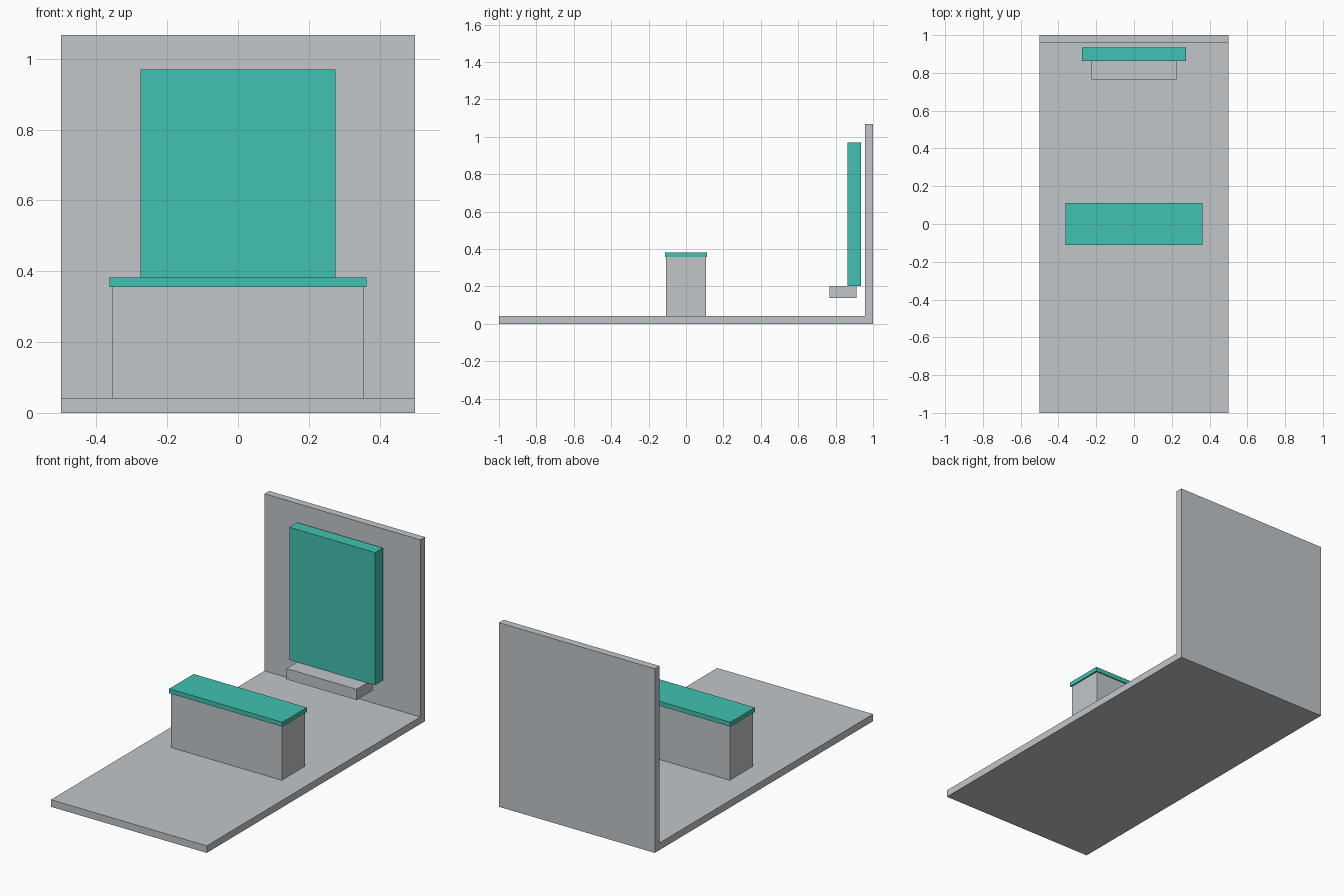
import bpy, bmesh

if "Cube" in bpy.data.objects:
    bpy.data.objects.remove(bpy.data.objects["Cube"])


def make_material(name, color):
    mat = bpy.data.materials.new(name)
    mat.diffuse_color = (*color, 1.0)
    mat.use_nodes = True
    mat.node_tree.nodes["Principled BSDF"].inputs["Base Color"].default_value = mat.diffuse_color
    return mat


GREY = make_material("light grey", (0.54, 0.565, 0.584))
TEAL = make_material("teal", (0.054, 0.533, 0.451))


def extrude_profile(name, profile, half_width, mat):
    """Extrude a closed (y, z) outline symmetrically along x."""
    bm = bmesh.new()
    face = bm.faces.new([bm.verts.new((-half_width, y, z)) for y, z in profile])
    side = bmesh.ops.extrude_face_region(bm, geom=[face])["geom"]
    verts = [v for v in side if isinstance(v, bmesh.types.BMVert)]
    bmesh.ops.translate(bm, verts=verts, vec=(2 * half_width, 0, 0))
    bmesh.ops.recalc_face_normals(bm, faces=bm.faces)
    mesh = bpy.data.meshes.new(name)
    bm.to_mesh(mesh)
    bm.free()
    mesh.materials.append(mat)
    obj = bpy.data.objects.new(name, mesh)
    bpy.context.collection.objects.link(obj)
    return obj


def box(name, half_width, y0, y1, z0, z1, mat):
    return extrude_profile(name, [(y0, z0), (y1, z0), (y1, z1), (y0, z1)], half_width, mat)


# Floor slab and back wall as one L-shaped piece
extrude_profile("floor_and_wall",
                [(-1, 0), (1, 0), (1, 1.068), (0.957, 1.068), (0.957, 0.041), (-1, 0.041)],
                0.5, GREY)

# Counter with an overhanging top
box("counter_body", 0.355, -0.106, 0.106, 0.041, 0.356, GREY)
box("counter_top", 0.363, -0.112, 0.112, 0.356, 0.382, TEAL)

# Upright panel resting on a floating ledge in front of the wall
box("display_panel", 0.275, 0.863, 0.935, 0.201, 0.97, TEAL)
box("panel_ledge", 0.225, 0.766, 0.911, 0.138, 0.201, GREY)
